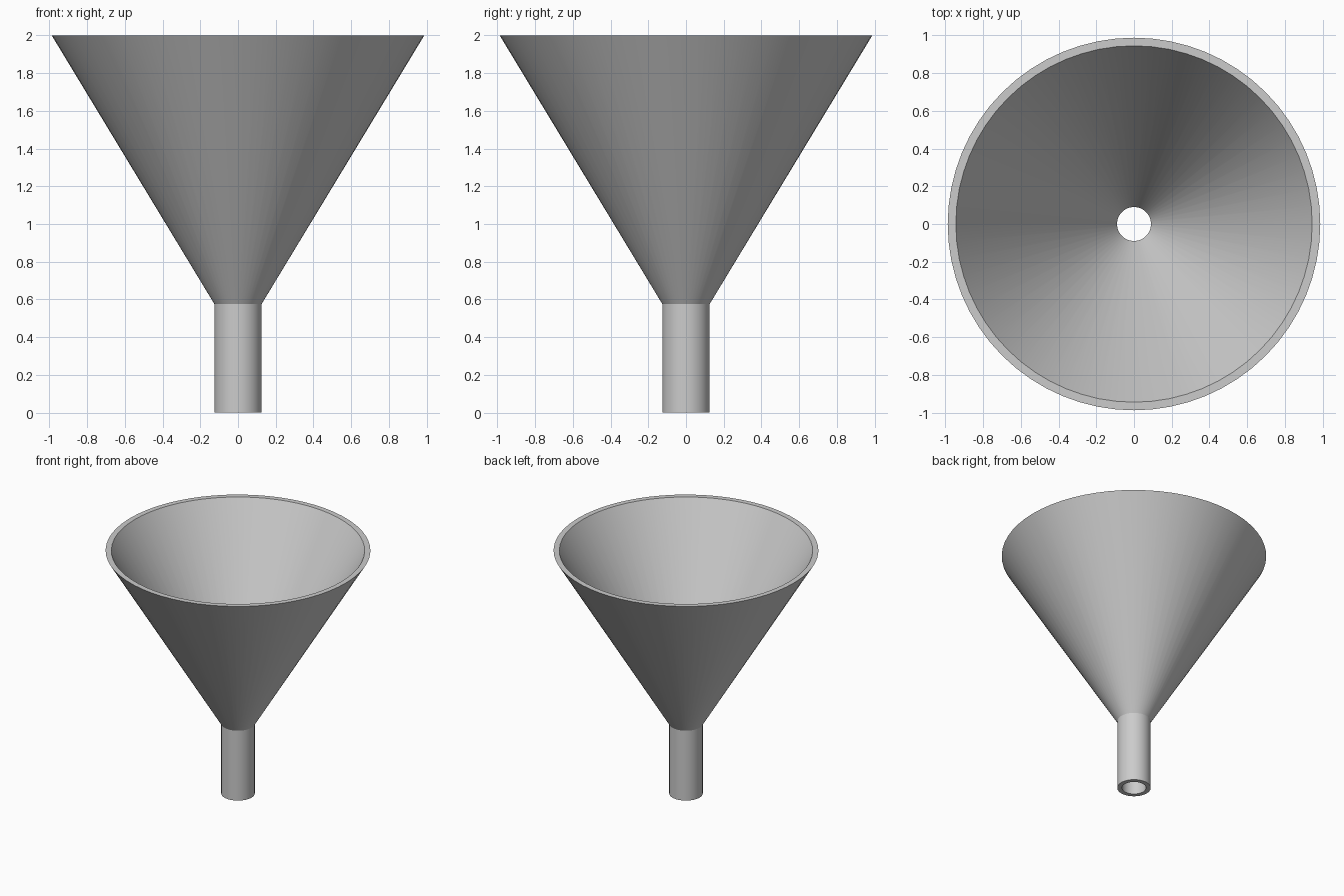
import bpy
import bmesh
import math

SEGMENTS = 64

# Remove the default object
default = bpy.data.objects.get("Cube")
if default:
    bpy.data.objects.remove(default, do_unlink=True)

# Plain grey material
grey = bpy.data.materials.new("light_grey")
grey.use_nodes = True
colour = (0.6, 0.6, 0.6, 1.0)
grey.diffuse_color = colour
grey.node_tree.nodes["Principled BSDF"].inputs["Base Color"].default_value = colour

# Closed wall profile (radius, height): outside going up, then inside going down
profile = [
    (0.125, 0.0), (0.125, 0.575), (0.988, 2.0),
    (0.945, 2.0), (0.09, 0.585), (0.09, 0.0),
]

# Funnel: revolve the wall profile around the vertical axis
bm = bmesh.new()
rings = []
for radius, height in profile:
    ring = []
    for i in range(SEGMENTS):
        a = math.tau * i / SEGMENTS
        ring.append(bm.verts.new((radius * math.cos(a), radius * math.sin(a), height)))
    rings.append(ring)
for lower, upper in zip(rings, rings[1:] + rings[:1]):
    for i in range(SEGMENTS):
        j = (i + 1) % SEGMENTS
        bm.faces.new((lower[i], lower[j], upper[j], upper[i]))
bmesh.ops.recalc_face_normals(bm, faces=bm.faces)

mesh = bpy.data.meshes.new("funnel")
bm.to_mesh(mesh)
bm.free()
mesh.materials.append(grey)
funnel = bpy.data.objects.new("funnel", mesh)
bpy.context.collection.objects.link(funnel)

# Smooth walls, crisp rim and spout joint
bpy.ops.object.select_all(action="DESELECT")
funnel.select_set(True)
bpy.context.view_layer.objects.active = funnel
bpy.ops.object.shade_smooth_by_angle(angle=math.radians(25))
